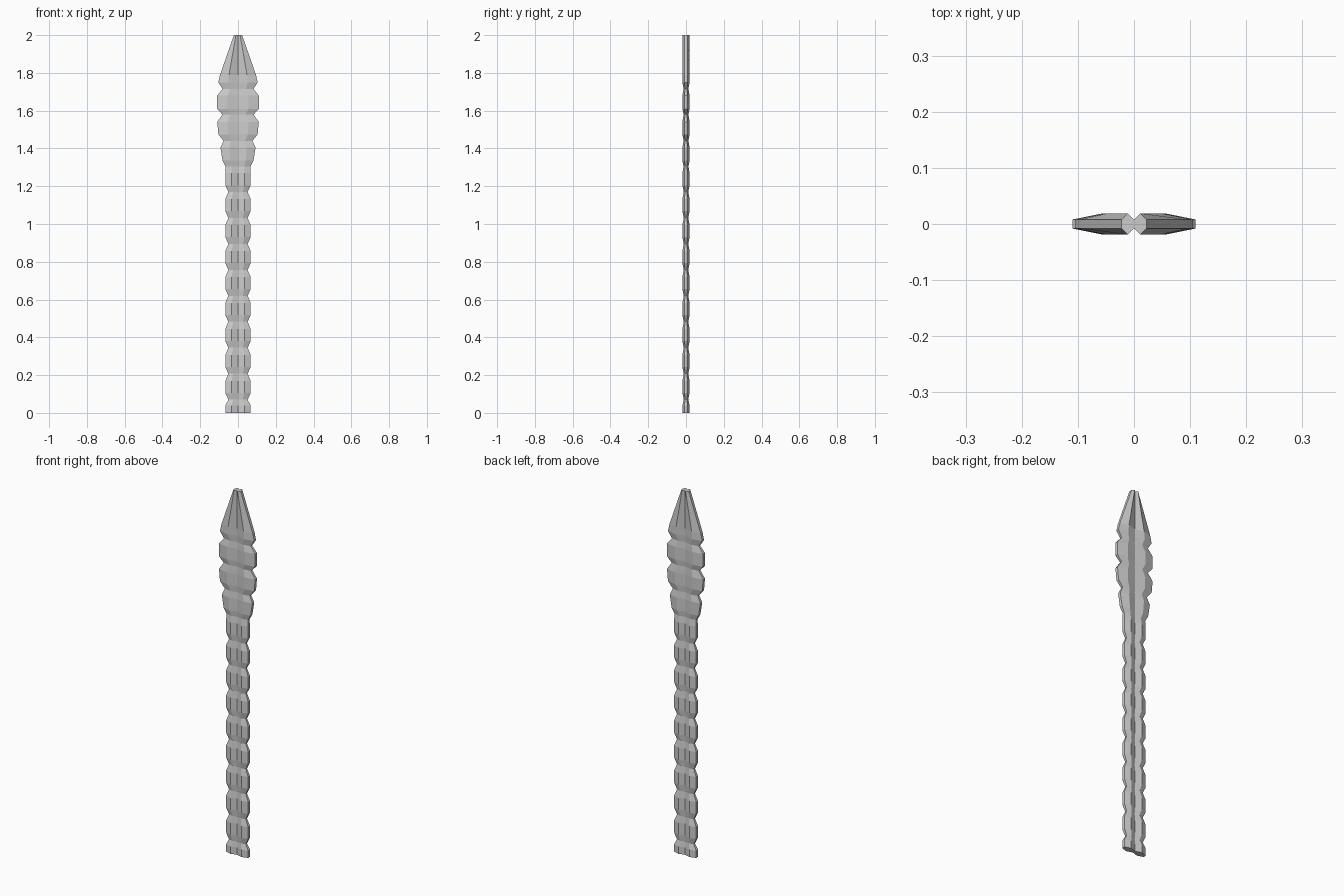
import bpy, bmesh

# (height, half width, half thickness) rings of the ridged stem
rings = [(0.0, 0.067, 0.019), (0.04, 0.067, 0.019)]
for i in range(9):
    n = 0.07 + i * 0.1375          # notch height
    rings += [(n, 0.051, 0.012), (n + 0.035, 0.067, 0.019), (n + 0.1, 0.067, 0.019)]

# wider ridged head and tapering tip
rings += [
    (1.305, 0.066, 0.013), (1.335, 0.082, 0.019), (1.405, 0.093, 0.019),
    (1.44, 0.076, 0.013), (1.475, 0.104, 0.019), (1.54, 0.11, 0.019),
    (1.58, 0.083, 0.013), (1.61, 0.11, 0.019), (1.68, 0.11, 0.019),
    (1.715, 0.082, 0.013), (1.75, 0.104, 0.019), (1.79, 0.095, 0.019),
    (2.0, 0.022, 0.019),
]

# cross-section: two flattened lobes with a groove between them
half = [(1, -0.42), (1, 0.42), (0.5, 1), (0, 0.42)]
section = half + [(-0.5, 1), (-1, 0.42), (-1, -0.42), (-0.5, -1), (0, -0.42), (0.5, -1)]

bm = bmesh.new()
loops = [[bm.verts.new((u * w, v * t, z)) for u, v in section] for z, w, t in rings]
n = len(section)
for a, b in zip(loops, loops[1:]):
    for i in range(n):
        j = (i + 1) % n
        bm.faces.new((a[i], a[j], b[j], b[i]))
bm.faces.new(loops[0][::-1])
bm.faces.new(loops[-1])
bmesh.ops.recalc_face_normals(bm, faces=bm.faces)

mesh = bpy.data.meshes.new("ridged_blade")
bm.to_mesh(mesh)
bm.free()
bpy.context.collection.objects.link(bpy.data.objects.new("ridged_blade", mesh))
